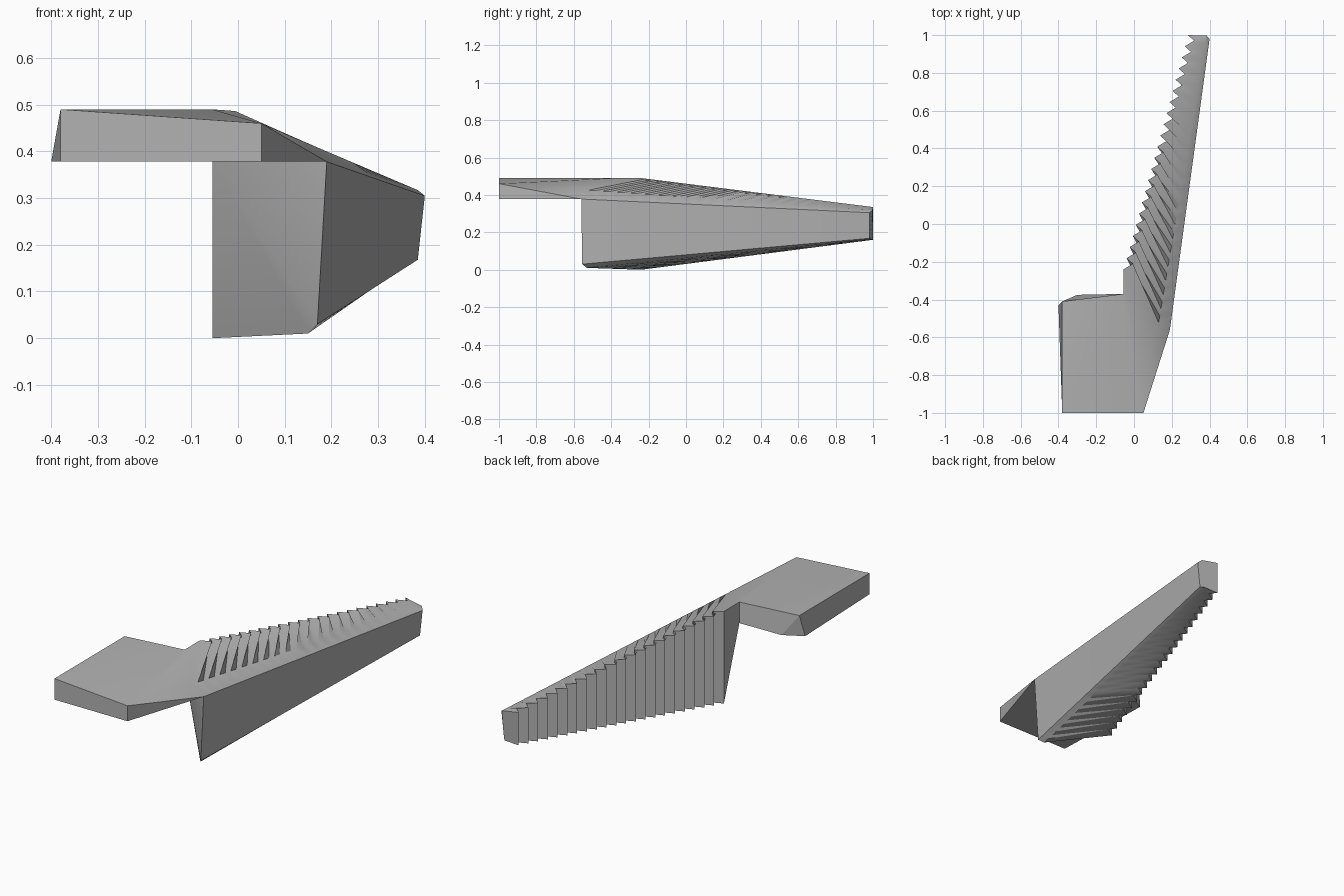
import bpy, bmesh, math
from mathutils import Vector

cube = bpy.data.objects.get("Cube")
if cube:
    bpy.data.objects.remove(cube, do_unlink=True)

steel = bpy.data.materials.new("plain_grey")
steel.use_nodes = True
grey = (0.45, 0.45, 0.45, 1)
steel.diffuse_color = grey
steel.node_tree.nodes["Principled BSDF"].inputs["Base Color"].default_value = grey

TEETH = 21
LOW = 0.378   # underside of the mounting slab
TOP = 0.49

bm = bmesh.new()


def vert(x, y, z):
    return bm.verts.new((x, y, z))


def face(*verts):
    bm.faces.new(verts)


# Cross-section of the toothed bar: inner top, ridge, outer top,
# outer bottom, bottom bevel, inner bottom
start = [Vector(p) for p in (
    (-0.055, -0.24, TOP), (0.124, -0.56, 0.428), (0.19, -0.56, LOW),
    (0.17, -0.555, 0.03), (0.15, -0.53, 0.01), (-0.055, -0.24, 0))]
end = [Vector(p) for p in (
    (0.285, 1, 0.335), (0.385, 0.997, 0.317), (0.4, 0.98, 0.305),
    (0.385, 0.98, 0.168), (0.37, 0.997, 0.163), (0.285, 1, 0.16))]


def section(t, bite):
    """Ring of vertices along the bar, with the inner edge cut in by bite."""
    ring = [a.lerp(b, t) for a, b in zip(start, end)]
    ring[0].x += bite
    ring[-1].x += bite
    return [bm.verts.new(p) for p in ring]


# Saw teeth: each tip is followed by a notch halfway to the next tip
rings = [section(k / (2 * TEETH), 0.041 if k % 2 else 0)
         for k in range(2 * TEETH + 1)]
for a, b in zip(rings, rings[1:]):
    for i in range(len(a)):
        j = (i + 1) % len(a)
        face(a[i], a[j], b[j], b[i])
face(*rings[-1])

# Mounting slab corners
inner, ridge, outer, heel, bevel, base = rings[0]
front_l, front_r = vert(-0.38, -1, TOP), vert(0.05, -1, 0.46)
front_l_low, front_r_low = vert(-0.38, -1, LOW), vert(0.05, -1, LOW)
back, root = vert(-0.38, -0.41, TOP), vert(-0.055, -0.37, TOP)
back_low, mid_low = vert(-0.4, -0.43, LOW), vert(-0.3, -0.375, LOW)
root_low = vert(-0.055, -0.37, LOW)

# Slab top
face(front_l, front_r, root)
face(front_l, root, back)
face(front_r, inner, root)
face(front_r, ridge, inner)
# Slab sides and underside
face(front_l, front_l_low, front_r_low, front_r)
face(front_r, front_r_low, outer)
face(front_r, outer, ridge)
face(front_l, back, back_low, front_l_low)
face(back, mid_low, back_low)
face(back, root, root_low, mid_low)
face(front_l_low, back_low, mid_low, root_low, outer, front_r_low)
# Shoulder and front of the bar
face(root, inner, base, root_low)
face(root_low, base, bevel, heel)
face(root_low, heel, outer)

bmesh.ops.recalc_face_normals(bm, faces=bm.faces)
mesh = bpy.data.meshes.new("toothed_jaw")
bm.to_mesh(mesh)
bm.free()
mesh.materials.append(steel)
jaw = bpy.data.objects.new("toothed_jaw", mesh)
bpy.context.collection.objects.link(jaw)

bpy.ops.object.select_all(action='DESELECT')
jaw.select_set(True)
bpy.context.view_layer.objects.active = jaw
bpy.ops.object.shade_smooth_by_angle(angle=math.radians(25))
